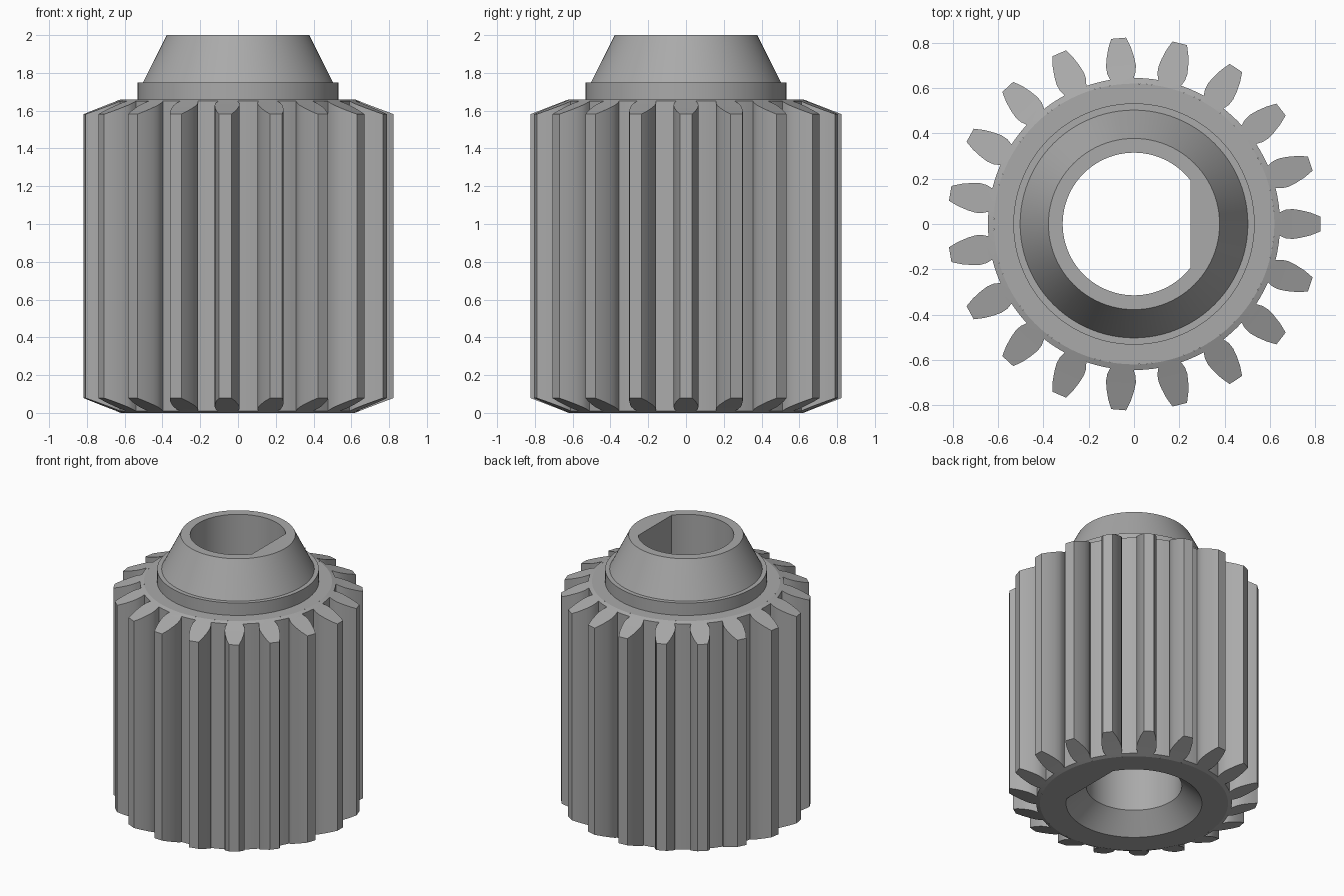
import bpy, bmesh
from math import sin, cos, acos, pi, hypot, atan2, radians

if "Cube" in bpy.data.objects:
    bpy.data.objects.remove(bpy.data.objects["Cube"])

metal = bpy.data.materials.new("grey_metal")
metal.use_nodes = True
GREY = (0.4, 0.4, 0.4, 1)
metal.diffuse_color = GREY
metal.node_tree.nodes["Principled BSDF"].inputs["Base Color"].default_value = GREY

TEETH = 19
TOP = 1.66        # gear top face
RIM = 0.62        # where the end chamfer starts
ROOT = 0.645      # root circle between teeth
SLOPE = 0.385     # chamfer drop per unit of radius
SEGS, HALF_FLAT = 96, 10


def finish(bm, name):
    bmesh.ops.remove_doubles(bm, verts=bm.verts, dist=0.0005)
    bmesh.ops.recalc_face_normals(bm, faces=bm.faces)
    mesh = bpy.data.meshes.new(name)
    bm.to_mesh(mesh)
    bm.free()
    obj = bpy.data.objects.new(name, mesh)
    bpy.context.collection.objects.link(obj)
    mesh.materials.append(metal)
    bpy.ops.object.select_all(action='DESELECT')
    obj.select_set(True)
    bpy.context.view_layer.objects.active = obj
    bpy.ops.object.shade_smooth_by_angle(angle=radians(20))
    return obj


def ring(bm, r, z, flat=None):
    """Circle of vertices, or a D shape with its flat on +x."""
    verts = []
    corner = acos(flat / r) if flat else 0
    for i in range(SEGS):
        k = i if i <= SEGS // 2 else i - SEGS
        if flat and abs(k) <= HALF_FLAT:
            p = (flat, r * sin(corner) * k / HALF_FLAT, z)
        else:
            a = 2 * pi * k / SEGS
            if flat:
                t = (abs(k) - HALF_FLAT) / (SEGS / 2 - HALF_FLAT)
                a = (corner + (pi - corner) * t) * (1 if k > 0 else -1)
            p = (r * cos(a), r * sin(a), z)
        verts.append(bm.verts.new(p))
    return verts


# Core: gear end faces, collar, conical hub, D-shaped bore and its countersink
bm = bmesh.new()
profile = [(RIM, TOP), (0.533, TOP), (0.533, 1.75), (0.503, 1.75),
           (0.378, 2.0), (0.315, 2.0, 0.25), (0.315, 0.13, 0.25),
           (0.448, 0, 0.38), (RIM, 0)]
rings = [ring(bm, *p) for p in profile]
for lower, upper in zip(rings, rings[1:]):
    for i in range(SEGS):
        j = (i + 1) % SEGS
        bm.faces.new((lower[i], lower[j], upper[j], upper[i]))
finish(bm, "hub_core")

# Teeth: flank profile as (radius along tooth axis, half width)
FLANK = [(0.643, 0.052), (0.67, 0.063), (0.70, 0.066), (0.735, 0.061),
         (0.78, 0.050), (0.823, 0.033)]
bm = bmesh.new()


def pair(x, y, turn):
    """Top and bottom vertex at a point, following the end chamfer."""
    drop = max(0, hypot(x, y) - RIM) * SLOPE
    px, py = x * cos(turn) - y * sin(turn), x * sin(turn) + y * cos(turn)
    return (bm.verts.new((px, py, TOP - drop)), bm.verts.new((px, py, drop)))


def wall(a, b):
    bm.faces.new((a[0], b[0], b[1], a[1]))


def caps(a, b, c, d):
    for end in (0, 1):
        bm.faces.new((a[end], b[end], c[end], d[end]))


pitch = 2 * pi / TEETH
base = atan2(FLANK[0][1], FLANK[0][0])
for n in range(TEETH):
    turn = n * pitch
    left = [pair(x, w, turn) for x, w in FLANK]
    right = [pair(x, -w, turn) for x, w in FLANK]
    for i in range(len(FLANK) - 1):
        wall(left[i], left[i + 1])
        wall(right[i], right[i + 1])
        caps(left[i], left[i + 1], right[i + 1], right[i])
    wall(left[-1], right[-1])

    # rim strip under the tooth, then the root gap to the next tooth
    steps = [-base, base] + [base + (pitch - 2 * base) * k / 4 for k in range(1, 5)]
    inner = [pair(RIM * cos(a), RIM * sin(a), turn) for a in steps]
    outer = [pair(ROOT * cos(a), ROOT * sin(a), turn) for a in steps]
    for i in range(len(steps) - 1):
        caps(inner[i], inner[i + 1], outer[i + 1], outer[i])
        if i > 0:
            wall(outer[i], outer[i + 1])
finish(bm, "gear_teeth")
